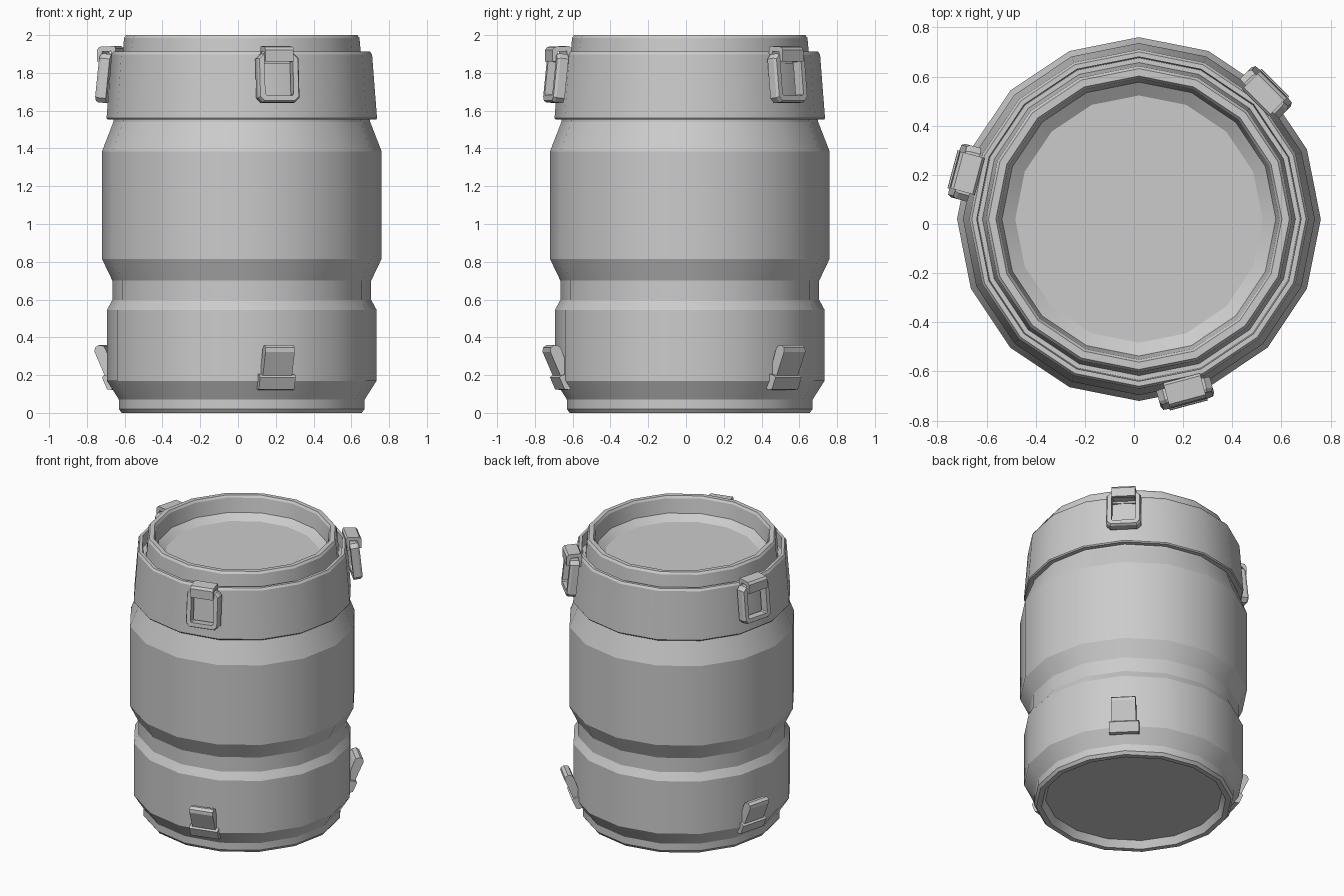
import bpy, bmesh, math
from mathutils import Matrix, Vector

SIDES = 16
CENTRE = Vector((0.02, 0.02, 0))
CLASP_ANGLES = (45, 165, 285)

old = bpy.data.objects.get("Cube")
if old:
    bpy.data.objects.remove(old, do_unlink=True)

grey = bpy.data.materials.new("plain grey")
grey.use_nodes = True
grey.diffuse_color = (0.6, 0.6, 0.6, 1)
grey.node_tree.nodes["Principled BSDF"].inputs["Base Color"].default_value = grey.diffuse_color


def finish(name, bm):
    bmesh.ops.recalc_face_normals(bm, faces=bm.faces)
    mesh = bpy.data.meshes.new(name)
    bm.to_mesh(mesh)
    bm.free()
    mesh.materials.append(grey)
    obj = bpy.data.objects.new(name, mesh)
    bpy.context.collection.objects.link(obj)
    return obj


def bridge(bm, a, b, smooth=False):
    """Join two closed rings of vertices with quads."""
    for i in range(len(a)):
        j = (i + 1) % len(a)
        bm.faces.new((a[i], a[j], b[j], b[i])).smooth = smooth


def lathe(name, profile):
    """Revolve (radius, z) points; smooth around, sharp along each ring, capped ends."""
    bm = bmesh.new()
    rings = []
    for r, z in profile:
        ring = []
        for i in range(SIDES):
            a = math.tau * i / SIDES
            ring.append(bm.verts.new(CENTRE + Vector((r * math.cos(a), r * math.sin(a), z))))
        rings.append(ring)
    for low, high in zip(rings, rings[1:]):
        bridge(bm, low, high, smooth=True)
    bm.faces.new(rings[0])
    bm.faces.new(rings[-1])
    for e in bm.edges:
        if abs(e.verts[0].co.z - e.verts[1].co.z) < 1e-5:
            e.smooth = False
    return finish(name, bm)


def prism(name, section, width, matrix):
    """Extrude a (radial, z) outline sideways, centred on its middle."""
    bm = bmesh.new()
    left, right = [[bm.verts.new((x, y, z)) for y, z in section]
                   for x in (-width / 2, width / 2)]
    bridge(bm, left, right)
    bm.faces.new(left)
    bm.faces.new(right)
    finish(name, bm).matrix_world = matrix


def chamfered(w, h, c):
    """Corners of a rectangle with cut corners."""
    x, z = w / 2, h / 2
    return [(x - c, -z), (x, c - z), (x, z - c), (x - c, z),
            (c - x, z), (-x, z - c), (-x, c - z), (c - x, -z)]


def frame(name, w, h, bar, depth, matrix):
    """Rectangular loop with an open middle and slightly tapered front."""
    bm = bmesh.new()
    d = depth / 2
    outer = chamfered(w, h, 0.025)
    front = chamfered(w - 0.015, h - 0.015, 0.022)
    inner = chamfered(w - 2 * bar, h - 2 * bar, 0.008)
    loops = [[bm.verts.new((x, y, z)) for x, z in pts]
             for pts, y in ((outer, -d), (outer, d / 2), (front, d), (inner, d), (inner, -d))]
    for a, b in zip(loops, loops[1:] + loops[:1]):
        bridge(bm, a, b)
    finish(name, bm).matrix_world = matrix


# Barrel body with recessed base, waist groove and tapered neck
lathe("barrel_body", [
    (0.575, 0.05), (0.60, 0.0), (0.635, 0.0), (0.65, 0.02), (0.65, 0.07),
    (0.714, 0.17), (0.714, 0.545), (0.685, 0.598), (0.685, 0.70),
    (0.74, 0.815), (0.74, 1.385), (0.68, 1.54), (0.675, 1.60)])

# Lid: outer band, groove, raised rim and sunken top
lathe("lid", [
    (0.66, 1.552), (0.71, 1.552), (0.716, 1.56), (0.69, 1.897),
    (0.68, 1.912), (0.66, 1.912), (0.656, 1.83), (0.637, 1.83),
    (0.63, 1.91), (0.623, 1.985), (0.612, 2.0), (0.582, 2.0),
    (0.572, 1.985), (0.557, 1.885), (0.503, 1.848)])

# Clasps and tabs, repeated three times around the barrel
hook = [(0.67, 1.85), (0.695, 1.85), (0.695, 1.915), (0.745, 1.912), (0.75, 1.86),
        (0.773, 1.86), (0.773, 1.922), (0.76, 1.938), (0.68, 1.942), (0.67, 1.93)]
tab = [(0.65, 0.13), (0.70, 0.13), (0.785, 0.322), (0.784, 0.345), (0.765, 0.359),
       (0.735, 0.354), (0.722, 0.33)]
tab_foot = [(0.64, 0.14), (0.69, 0.122), (0.712, 0.125), (0.74, 0.188),
            (0.73, 0.198), (0.68, 0.21)]
for n, angle in enumerate(CLASP_ANGLES, 1):
    place = Matrix.Translation(CENTRE) @ Matrix.Rotation(math.radians(angle - 90), 4, 'Z')
    tilt = Matrix.Translation((0, 0.735, 1.772)) @ Matrix.Rotation(math.radians(6), 4, 'X')
    prism(f"clasp_hook_{n}", hook, 0.155, place)
    frame(f"clasp_loop_{n}", 0.225, 0.26, 0.035, 0.06, place @ tilt)
    prism(f"lower_tab_{n}", tab, 0.16, place)
    prism(f"lower_tab_foot_{n}", tab_foot, 0.195, place)
